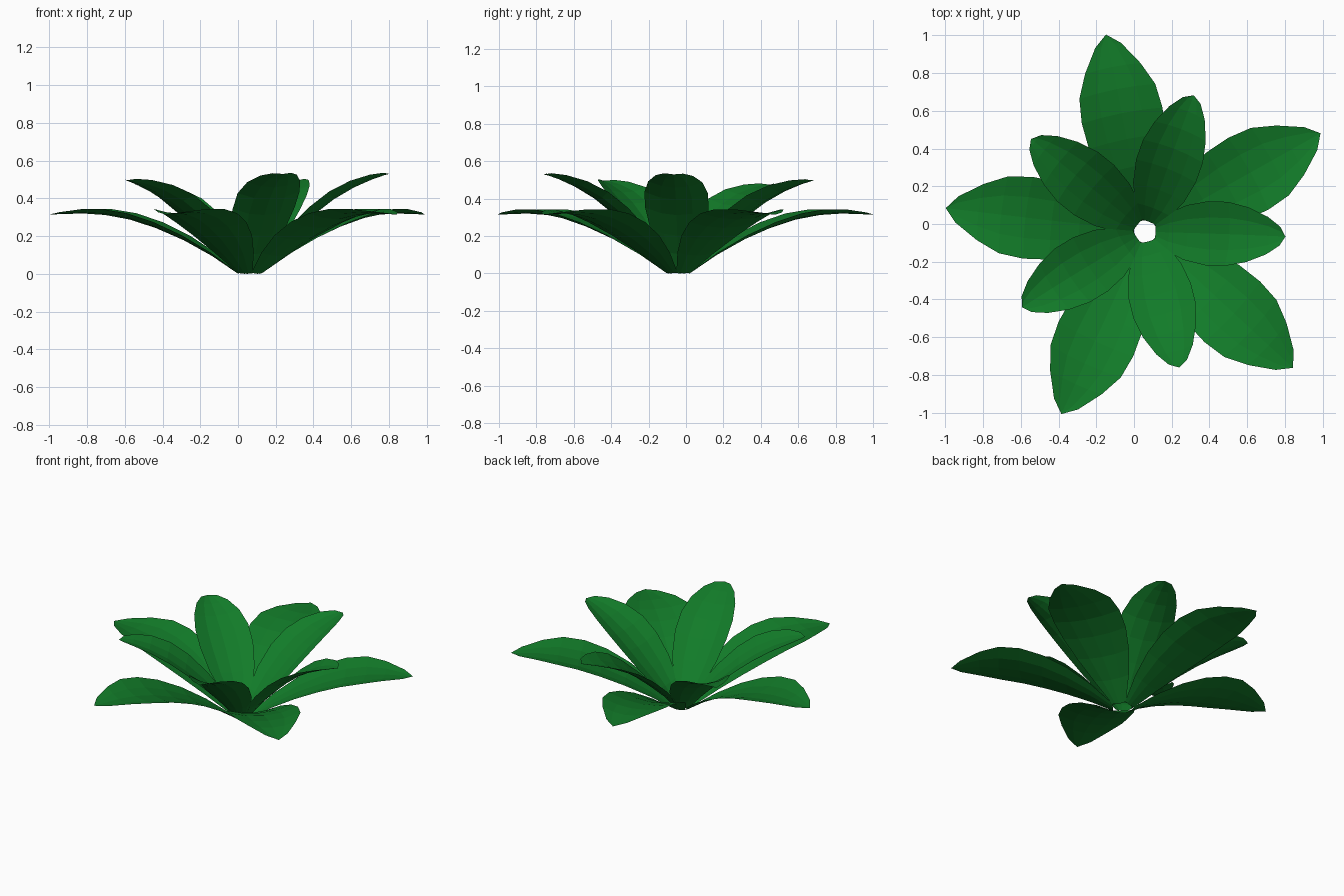
import bpy, bmesh, math
from mathutils import Matrix, Vector

if "Cube" in bpy.data.objects:
    bpy.data.objects.remove(bpy.data.objects["Cube"])

green = bpy.data.materials.new("leaf green")
green.diffuse_color = (0.006, 0.2, 0.022, 1)
green.use_nodes = True
green.node_tree.nodes["Principled BSDF"].inputs["Base Color"].default_value = green.diffuse_color

CENTRE = Vector((0.06, -0.04, 0))

# Leaf outlines: (distance from centre, midrib height, half width)
LOWER = [(.06, 0, .045), (.20, .095, .115), (.35, .178, .172), (.50, .243, .207),
         (.64, .288, .218), (.77, .312, .205), (.89, .320, .150), (1.01, .316, .07)]
LOWER_TIP = (1.065, .315)
UPPER = [(.055, .01, .042), (.13, .10, .10), (.23, .195, .145), (.35, .300, .170),
         (.46, .380, .170), (.57, .440, .145), (.67, .480, .10), (.735, .500, .05)]
UPPER_TIP = (.76, .505)
ACROSS = (-1, -.5, 0, .5, 1)


def leaf(name, rows, tip, angle, cup, tilt):
    """One cupped leaf sheet, turned about the rosette centre."""
    bm = bmesh.new()
    grid = []
    for r, z, w in rows:
        lift = cup * w
        grid.append([bm.verts.new((r - 0.4 * lift * t * t, w * t, z + lift * t * t))
                     for t in ACROSS])
    for a, b in zip(grid, grid[1:]):
        for i in range(len(ACROSS) - 1):
            bm.faces.new((a[i], b[i], b[i + 1], a[i + 1]))
    end = bm.verts.new((tip[0], 0, tip[1]))
    for i in range(len(ACROSS) - 1):
        bm.faces.new((grid[-1][i], end, grid[-1][i + 1]))
    bm.transform(Matrix.Translation(CENTRE) @ tilt @ Matrix.Rotation(angle, 4, 'Z'))
    mesh = bpy.data.meshes.new(name)
    bm.to_mesh(mesh)
    bm.free()
    mesh.materials.append(green)
    bpy.context.collection.objects.link(bpy.data.objects.new(name, mesh))


# The upper ring leans slightly to the back left
lean = math.radians(141)
axis = Vector((-math.sin(lean), math.cos(lean), 0))
upper_tilt = Matrix.Rotation(math.radians(2.3), 4, axis)

for k in range(5):
    leaf(f"lower_leaf_{k + 1}", LOWER, LOWER_TIP,
         math.radians(29.3 + 72 * k), 0.15, Matrix.Identity(4))
    leaf(f"upper_leaf_{k + 1}", UPPER, UPPER_TIP,
         math.radians(-3 + 72 * k), 0.22, upper_tilt)
